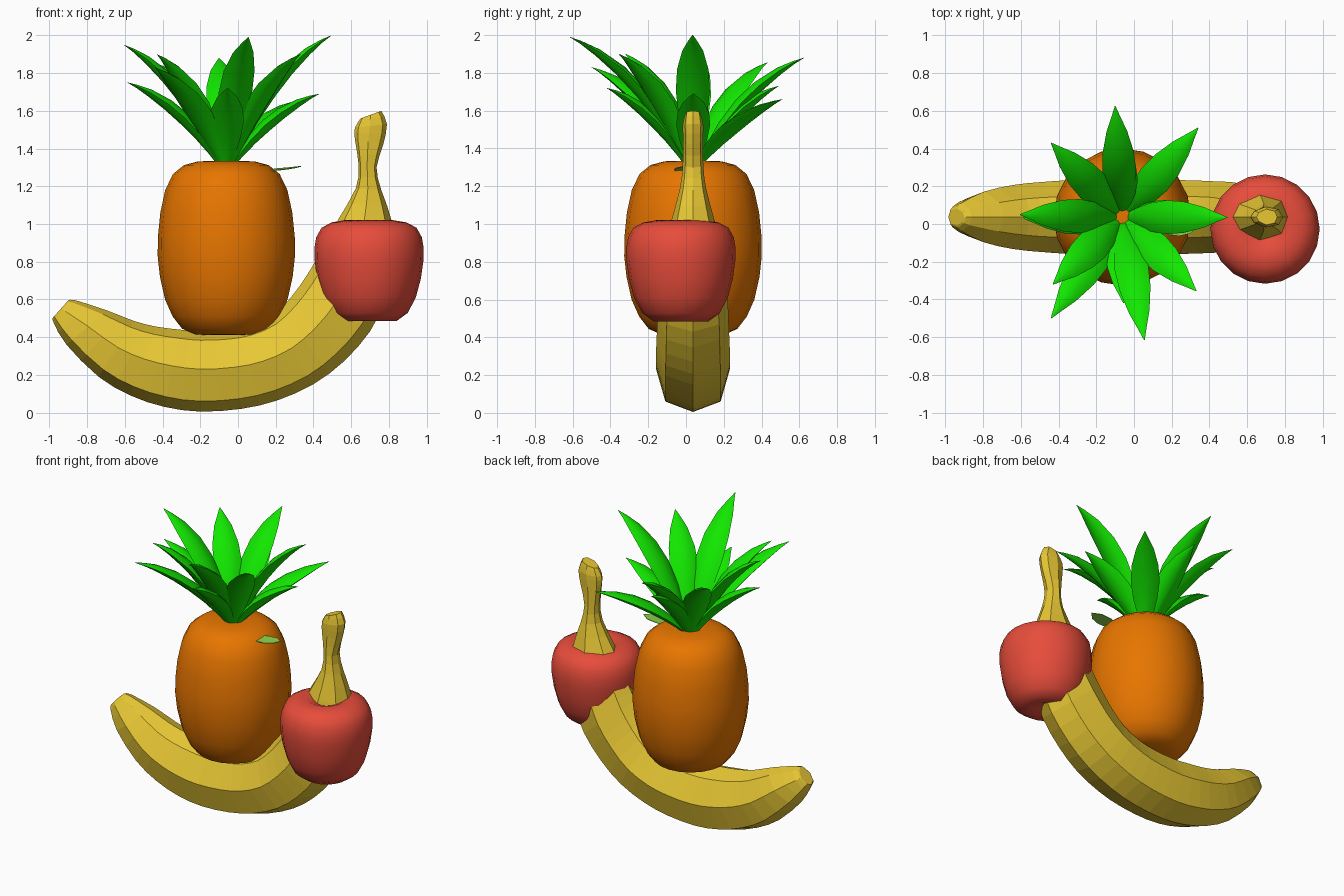
import bpy, bmesh, math
from mathutils import Vector

if "Cube" in bpy.data.objects:
    bpy.data.objects.remove(bpy.data.objects["Cube"])


def material(name, rgb):
    m = bpy.data.materials.new(name)
    m.diffuse_color = (*rgb, 1)
    m.use_nodes = True
    m.node_tree.nodes["Principled BSDF"].inputs["Base Color"].default_value = m.diffuse_color
    return m


ORANGE = material("pineapple orange", (0.84, 0.188, 0.0))
YELLOW = material("banana yellow", (0.80, 0.57, 0.034))
RED = material("apple red", (0.82, 0.075, 0.045))
GREEN = material("crown green", (0.006, 0.80, 0.0))
LIME = material("leaf lime", (0.27, 0.66, 0.07))


def finish(name, bm, mat, smooth_angle=None):
    bmesh.ops.recalc_face_normals(bm, faces=bm.faces)
    me = bpy.data.meshes.new(name)
    bm.to_mesh(me)
    bm.free()
    me.materials.append(mat)
    if smooth_angle:
        me.shade_smooth()
        me.set_sharp_from_angle(angle=math.radians(smooth_angle))
    ob = bpy.data.objects.new(name, me)
    bpy.context.collection.objects.link(ob)
    return ob


def loft(bm, rings):
    """Skin equal-length closed rings and cap both ends."""
    vr = [[bm.verts.new(p) for p in r] for r in rings]
    n = len(vr[0])
    for a, b in zip(vr, vr[1:]):
        for i in range(n):
            j = (i + 1) % n
            bm.faces.new((a[i], a[j], b[j], b[i]))
    bm.faces.new(vr[0])
    bm.faces.new(vr[-1])


def refine(rows):
    """Insert a smooth (Catmull-Rom) midpoint between successive rows."""
    out = [rows[0]]
    for i in range(len(rows) - 1):
        p, a = rows[max(i - 1, 0)], rows[i]
        b, q = rows[i + 1], rows[min(i + 2, len(rows) - 1)]
        out.append([(9 * (u + v) - s - t) / 16 for s, u, v, t in zip(p, a, b, q)])
        out.append(b)
    return out


def lathe(name, cx, cy, profile, mat, seg=20):
    bm = bmesh.new()
    rings = [[(cx + r * math.cos(2 * math.pi * k / seg),
               cy + r * math.sin(2 * math.pi * k / seg), z)
              for k in range(seg)] for r, z in profile]
    loft(bm, rings)
    return finish(name, bm, mat, 60)


# banana: octagonal section; stations are outer x,z / inner x,z / half width
stations = [
    (-.985, .50, -.90, .595, .045), (-.975, .47, -.86, .595, .075),
    (-.91, .36, -.69, .54, .135), (-.74, .19, -.55, .485, .17),
    (-.57, .09, -.43, .455, .185), (-.39, .03, -.31, .44, .195),
    (-.20, .005, -.20, .43, .195), (.02, .02, -.06, .435, .195),
    (.21, .065, .06, .455, .195), (.40, .15, .18, .51, .195),
    (.56, .27, .28, .61, .19), (.70, .43, .36, .72, .185),
    (.78, .60, .42, .82, .17), (.82, .80, .48, .93, .15),
    (.82, 1.0, .535, 1.03, .115), (.76, 1.18, .625, 1.19, .07),
    (.735, 1.30, .64, 1.31, .055), (.77, 1.42, .62, 1.45, .052),
    (.79, 1.53, .62, 1.51, .055), (.76, 1.60, .65, 1.56, .042)]
section = [(0, 0), (.75, .13), (1, .53), (.57, .89),
           (0, 1), (-.57, .89), (-1, .53), (-.75, .13)]
bm = bmesh.new()
loft(bm, [[(ox + (ix - ox) * t, .037 + w * hw, oz + (iz - oz) * t)
           for w, t in section] for ox, oz, ix, iz, hw in refine(stations)])
finish("banana", bm, YELLOW)

# pineapple body
lathe("pineapple_body", -.062, .037,
      [(.10, .41), (.17, .415), (.235, .445), (.285, .51), (.325, .60), (.352, .72),
       (.364, .83), (.363, .93), (.350, 1.06), (.324, 1.18), (.283, 1.265),
       (.225, 1.312), (.15, 1.332), (.05, 1.335)], ORANGE)

# apple body
lathe("apple_body", .695, -.027,
      [(.03, .51), (.08, .49), (.145, .485), (.205, .528), (.248, .61), (.275, .71),
       (.289, .81), (.290, .87), (.280, .93), (.252, .98), (.20, 1.008),
       (.13, 1.02), (.06, .99), (.02, .96)], RED)

# crown leaves: thick blades rising steeply, then flaring out to each tip
tips = [(-.605, .05, 1.95), (-.585, .03, 1.75), (-.44, .43, 1.855),
        (-.43, -.32, 1.90), (-.44, -.50, 1.83), (-.10, .625, 1.88),
        (.34, .51, 1.66), (.495, .035, 2.0), (.43, .04, 1.69),
        (.33, -.355, 1.90), (.055, -.615, 1.99), (-.055, -.42, 1.72),
        (-.08, .49, 1.73)]
centre = Vector((-.062, .037, 1.30))
blade = [(0, .022), (.12, .048), (.28, .075), (.45, .09), (.62, .083),
         (.8, .055), (.92, .023), (1, .002)]
for n, tip in enumerate(tips):
    tip = Vector(tip)
    out = Vector((tip.x - centre.x, tip.y - centre.y, 0))
    reach = out.length
    out.normalize()
    side = Vector((-out.y, out.x, 0))
    base = centre + out * .025
    ctrl = base + out * (reach - .025) * .38 + Vector((0, 0, (tip.z - base.z) * .76))
    rings = []
    for t, w in blade:
        p = base * (1 - t) ** 2 + ctrl * 2 * t * (1 - t) + tip * t * t
        d = ((ctrl - base) * (1 - t) + (tip - ctrl) * t).normalized()
        up = d.cross(side)
        if up.z < 0:
            up = -up
        # lens-shaped section: side edge, belly, side edge, back
        rings.append([p + side * (w * c) + up * (w * h) for c, h in
                      [(1, 0), (.6, -.27), (0, -.42), (-.6, -.27),
                       (-1, 0), (-.6, .2), (0, .32), (.6, .2)]])
    bm = bmesh.new()
    loft(bm, rings)
    finish(f"crown_leaf_{n + 1}", bm, GREEN, 50)

# small apple leaf resting against the pineapple
bm = bmesh.new()
outline = [(.10, -.035, 1.275), (.17, -.055, 1.282), (.24, -.064, 1.288),
           (.30, -.05, 1.297), (.335, -.012, 1.306), (.28, .025, 1.300),
           (.20, .025, 1.293), (.12, .0, 1.28)]
loft(bm, [[(x, y, z + dz) for x, y, z in outline] for dz in (-.002, .002)])
finish("apple_leaf", bm, LIME)
